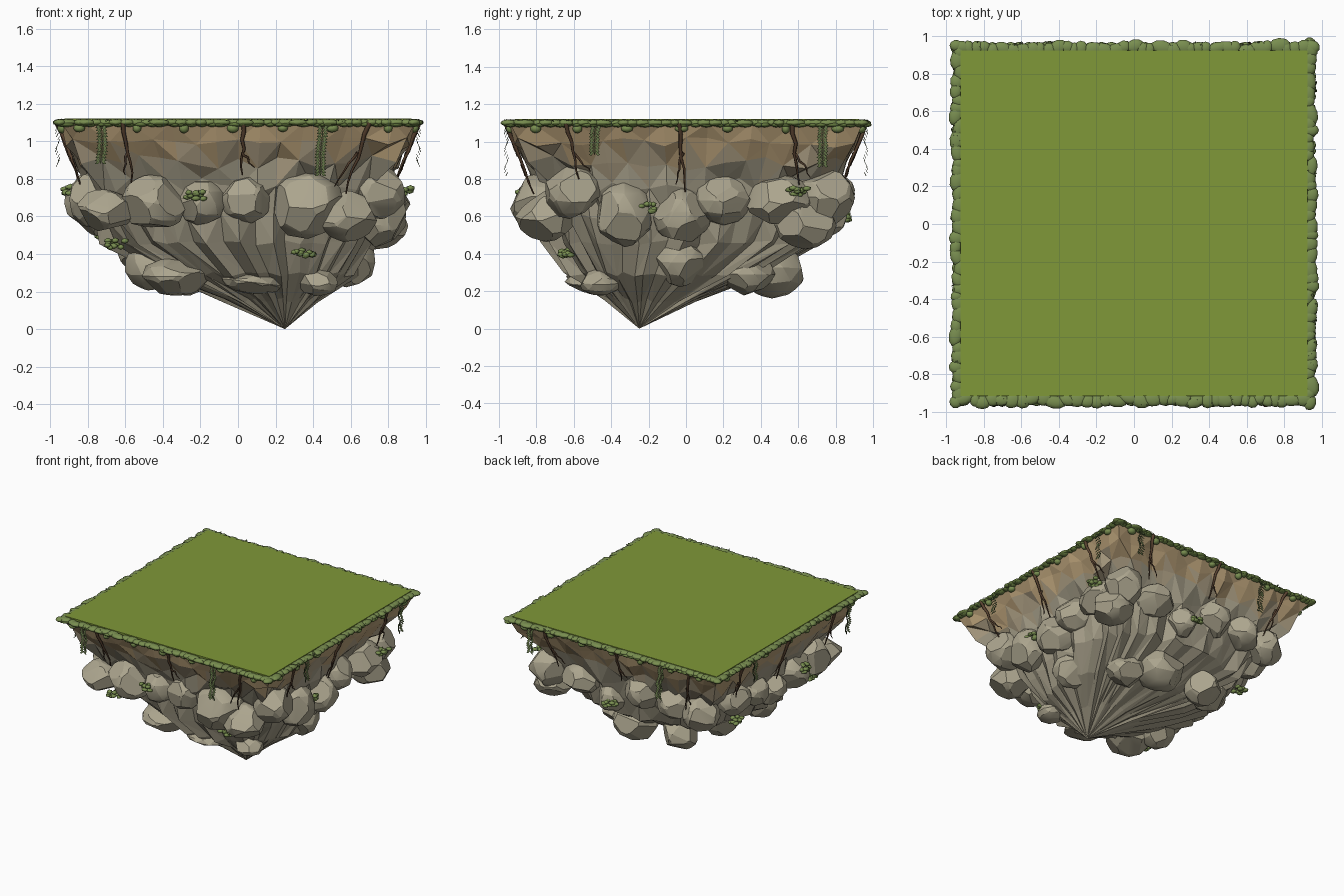
import bpy, bmesh, random
from math import pi, sin, cos, radians
from mathutils import Matrix, Vector

random.seed(7)
rnd = random.uniform
if "Cube" in bpy.data.objects:
    bpy.data.objects.remove(bpy.data.objects["Cube"])


def material(name, r, g, b):
    m = bpy.data.materials.new(name)
    m.use_nodes = True
    m.diffuse_color = (r, g, b, 1)
    bsdf = m.node_tree.nodes["Principled BSDF"]
    bsdf.inputs["Base Color"].default_value = (r, g, b, 1)
    bsdf.inputs["Roughness"].default_value = 0.9
    return m


GRASS = material("grass green", .215, .315, .04)
MOSS = material("moss green", .19, .27, .08)
SHADE = material("dark moss green", .12, .18, .045)
LEAF = material("leaf green", .1, .14, .05)
DIRT = material("dirt brown", .46, .335, .18)
CLAY = material("dusty brown grey", .41, .34, .225)
ROCK = material("cliff grey", .38, .345, .25)
STONE = material("boulder grey", .41, .375, .27)
ROOT = material("root brown", .1, .055, .03)


def finish(name, bm, mats, angle=None):
    me = bpy.data.meshes.new(name)
    bm.to_mesh(me)
    bm.free()
    for m in mats:
        me.materials.append(m)
    ob = bpy.data.objects.new(name, me)
    bpy.context.collection.objects.link(ob)
    if angle:
        bpy.ops.object.select_all(action="DESELECT")
        ob.select_set(True)
        bpy.context.view_layer.objects.active = ob
        bpy.ops.object.shade_smooth_by_angle(angle=radians(angle))


def on_side(k, u, out, z):
    """Point on side k (front, right, back, left), u along it."""
    return Matrix.Rotation(k * pi / 2, 3, "Z") @ Vector((u, -out, z))


def blob(bm, at, size, turn=0, detail=2):
    mat = Matrix.Translation(at) @ Matrix.Rotation(turn, 4, "Z") @ Matrix.Diagonal((*size, 1))
    bmesh.ops.create_icosphere(bm, subdivisions=detail, radius=1, matrix=mat)


# Cliff: square rings that round off downwards, then flutes to an off-centre tip
# (height, half width, rounding, roughness, shift towards the tip, flute depth)
N = 64
RINGS = [(1.1, .945, 0, 0, 0, 0), (.995, .905, .03, .02, 0, 0), (.885, .845, .12, .03, 0, 0),
         (.76, .775, .35, .035, 0, 0), (.61, .725, .55, .02, 0, .6), (.46, .67, .8, .01, .01, 1),
         (.29, .48, 1, .01, .1, 1), (.15, .22, 1, .01, .18, 1)]
flute = [rnd(0, .07) * (-1) ** i + rnd(-.03, .03) for i in range(N)]
bm = bmesh.new()
rows = []
for z, half, rounding, rough, shift, depth in RINGS:
    row = []
    for i in range(N):
        k, s = divmod(i, N // 4)
        t = 8 * s / N - 1
        square = on_side(k, t * half, half, 0)
        p = square.lerp(square.normalized() * half * 1.08, rounding)
        p *= 1 + rnd(-rough, rough) + flute[i] * depth
        p += Vector((shift, -shift, z + rnd(-rough, rough) * 1.4))
        row.append(bm.verts.new(p))
    rows.append(row)
tip = bm.verts.new((.25, -.25, 0))
for n, (a, b) in enumerate(zip(rows, rows[1:])):
    for i in range(N):
        j = (i + 1) % N
        if (i + n) % 2:
            bm.faces.new((a[i], b[i], b[j]))
            bm.faces.new((a[i], b[j], a[j]))
        else:
            bm.faces.new((a[i], b[i], a[j]))
            bm.faces.new((a[j], b[i], b[j]))
for i in range(N):
    bm.faces.new((rows[-1][i], tip, rows[-1][(i + 1) % N]))
bm.faces.new(rows[0])
bmesh.ops.recalc_face_normals(bm, faces=bm.faces)
for f in bm.faces:
    z = f.calc_center_median().z + rnd(-.05, .05)
    f.material_index = 0 if z > .94 else 1 if z > .86 else 2
finish("cliff", bm, [DIRT, CLAY, ROCK])

# Grass slab
bm = bmesh.new()
bmesh.ops.create_cube(bm, size=1, matrix=Matrix.Translation((0, .005, 1.105)) @ Matrix.Diagonal((1.85, 1.84, .03, 1)))
finish("grass_top", bm, [GRASS])

# Mossy rim, darker underneath, with small clumps hanging below it
bm = bmesh.new()
for k in range(4):
    u = -.95
    while u < .95:
        r = rnd(.03, .065)
        blob(bm, on_side(k, u, rnd(.925, .95), 1.1), (r, rnd(.03, .042), .018), k * pi / 2 + rnd(-.3, .3))
        blob(bm, on_side(k, u + rnd(0, .03), .935, 1.09), (r * .7, .035, .014), k * pi / 2)
        u += r * 1.1
    for n in range(7):
        blob(bm, on_side(k, -.83 + n * .27 + rnd(-.03, .03), .935, 1.07),
             (rnd(.022, .038), .028, rnd(.02, .03)), k * pi / 2)
for f in bm.faces:
    f.material_index = int(1.08 < f.calc_center_median().z < 1.097)
finish("moss_rim", bm, [MOSS, SHADE], 60)


# Boulders: balls chiselled by random planes
def boulder(bm, at, size):
    b = bmesh.new()
    bmesh.ops.create_icosphere(b, subdivisions=2, radius=1.06)
    for n in range(13):
        no = Vector((rnd(-1, 1), rnd(-1, 1), rnd(-1, 1))).normalized()
        cut = bmesh.ops.bisect_plane(b, geom=b.verts[:] + b.edges[:] + b.faces[:], dist=1e-5,
                                     plane_co=no * rnd(.78, .92), plane_no=no, clear_outer=True)
        edges = [e for e in cut["geom_cut"] if isinstance(e, bmesh.types.BMEdge)]
        if edges:
            bmesh.ops.holes_fill(b, edges=edges, sides=0)
    bmesh.ops.transform(b, verts=b.verts, matrix=Matrix.Translation(at) @ Matrix.Rotation(rnd(-.2, .2), 4, "Y")
                        @ Matrix.Diagonal((*size, 1)))
    bmesh.ops.recalc_face_normals(b, faces=b.faces)
    me = bpy.data.meshes.new("chisel")
    b.to_mesh(me)
    b.free()
    bm.from_mesh(me)
    bpy.data.meshes.remove(me)


FRONT = [(-.71, .63, .15, .11), (-.45, .67, .17, .15), (-.2, .68, .13, .12), (.05, .7, .14, .13),
         (.36, .66, .2, .17), (.58, .6, .16, .13)]
RIGHT = [(-.61, .73, .15, .14), (-.33, .61, .15, .18), (-.02, .6, .15, .15), (.2, .69, .15, .13),
         (.5, .69, .18, .13), (.64, .56, .16, .13)]
BACK = [(-.72, .7, .15, .15), (-.42, .69, .15, .12), (-.15, .6, .11, .11), (.15, .74, .15, .14),
        (.43, .72, .15, .12), (.66, .68, .14, .13)]
LEFT = [(-.46, .72, .14, .13), (-.23, .7, .14, .12), (.02, .62, .13, .12), (.26, .69, .18, .14),
        (.53, .69, .16, .15)]
LOW = [(-.33, -.45, .28, .18, .1), (.07, -.48, .25, .16, .06), (.42, -.46, .25, .11, .07),
       (.58, -.03, .36, .15, .13), (.35, .32, .29, .15, .11), (-.28, .47, .32, .14, .14),
       (.12, .46, .32, .18, .15), (-.5, .28, .42, .14, .13), (-.46, -.28, .34, .14, .13)]
bm = bmesh.new()
for k, row in enumerate((FRONT, RIGHT, BACK, LEFT)):
    for u, z, r, rz in row:
        boulder(bm, on_side(k, u, .745, z), (r, r, rz))
for x, y, z, r, rz in LOW:
    boulder(bm, (x, y, z), (r, r, rz))
finish("boulders", bm, [STONE], 20)

# Moss tufts lying on the boulders
bm = bmesh.new()
for k, u, out, z in ((0, -.23, .87, .71), (0, -.65, .66, .45), (0, .35, .64, .4), (1, -.22, .83, .645),
                     (1, .6, .89, .73), (2, -.1, .84, .6), (3, .26, .9, .74), (3, -.38, .72, .5)):
    for n in range(12):
        blob(bm, on_side(k, u + rnd(-.05, .05), out + rnd(-.03, .03), z + rnd(-.022, .022)),
             (rnd(.018, .03), .025, .015), k * pi / 2, 1)
finish("moss_tufts", bm, [MOSS], 60)

# Roots: tapered tubes with a side branch
curve = bpy.data.curves.new("roots", "CURVE")
curve.dimensions = "3D"
curve.bevel_depth = .013
curve.bevel_resolution = 1
curve.materials.append(ROOT)


def root(k, u0, z0, u1, z1, thick):
    sp = curve.splines.new("POLY")
    sp.points.add(6)
    for n, p in enumerate(sp.points):
        t = n / 6
        z = z0 + (z1 - z0) * t
        u = u0 + (u1 - u0) * t + rnd(-.008, .008)
        p.co = (*on_side(k, u, .962 - .38 * (1.1 - z) + rnd(-.006, .006), z), 1)
        p.radius = thick * (1 - .7 * t)


for k in range(4):
    ends = ((-.62, -.56, .78), (.03, .02, .82), (.7, .57, .72)) if k % 2 == 0 else \
           ((-.64, -.57, .8), (-.04, 0, .73), (.57, .6, .77))
    for u0, u1, z in ends:
        root(k, u0, 1.1, u1, z, 1)
        root(k, (u0 + u1) / 2, .94, u1 + rnd(.04, .07) * random.choice((-1, 1)), z + .04, .65)
ob = bpy.data.objects.new("roots", curve)
bpy.context.collection.objects.link(ob)
bpy.ops.object.select_all(action="DESELECT")
ob.select_set(True)
bpy.context.view_layer.objects.active = ob
bpy.ops.object.convert(target="MESH")


# Hanging vines and rim sprouts made of flat leaves
def leaf(bm, a, b, wide):
    mid = a.lerp(b, .5)
    bm.faces.new([bm.verts.new(p) for p in (a, mid + wide, b, mid - wide)])


bm = bmesh.new()
for k in range(4):
    for u, low in (((-.73, .89), (.45, .83)) if k % 2 == 0 else ((-.48, .94), (.73, .88))):
        z, n = 1.09, 0
        while z > low:
            u += rnd(-.004, .003)
            out = .955 + .008 * sin(n)
            for s in (-1, 1):
                leaf(bm, on_side(k, u, out, z), on_side(k, u + s * .03, out + .012, z - .018),
                     on_side(k, 0, -.004, .011))
            leaf(bm, on_side(k, u, out, z), on_side(k, u, out, z - .02), on_side(k, .004, 0, 0))
            z -= .016
            n += 1
    for n in range(8):
        u = rnd(-.9, .9)
        for m in range(7):
            a = rnd(0, 2 * pi)
            leaf(bm, on_side(k, u, .95, 1.1), on_side(k, u + .035 * cos(a), .95 + .025 * sin(a), rnd(1.105, 1.122)),
                 on_side(k, .005 * sin(a), .005 * cos(a), 0))
finish("vines", bm, [LEAF])
